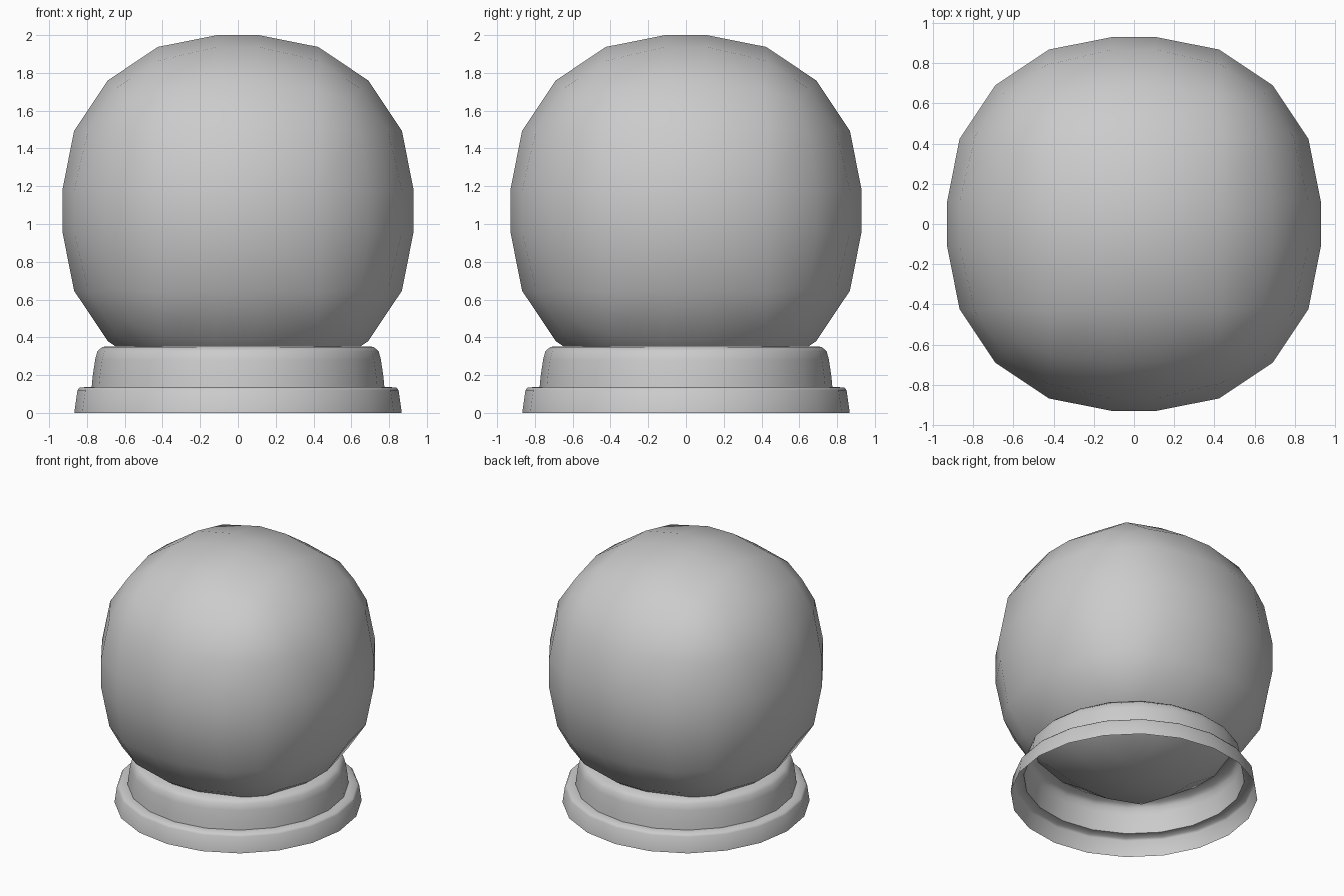
import bpy, bmesh, math

if "Cube" in bpy.data.objects:
    bpy.data.objects.remove(bpy.data.objects["Cube"])


def add_object(name, bm, angle):
    bmesh.ops.recalc_face_normals(bm, faces=bm.faces[:])
    mesh = bpy.data.meshes.new(name)
    bm.to_mesh(mesh)
    bm.free()
    obj = bpy.data.objects.new(name, mesh)
    bpy.context.collection.objects.link(obj)
    bpy.ops.object.select_all(action='DESELECT')
    obj.select_set(True)
    bpy.context.view_layer.objects.active = obj
    bpy.ops.object.shade_smooth_by_angle(angle=math.radians(angle))
    return obj


# Globe: a cube with very wide rounded edges, leaving small flats
bm = bmesh.new()
bmesh.ops.create_cube(bm, size=1.86)
bmesh.ops.bevel(bm, geom=bm.edges[:], offset=0.82, offset_type='OFFSET',
                segments=4, profile=0.5, affect='EDGES')
globe = add_object("globe", bm, 60)
globe.location.z = 1.07

# Stepped stand: thin open-bottomed shell, 20 sides, top lip tucked into the globe
profile = [(0.867, 0.0), (0.85, 0.12), (0.838, 0.135), (0.775, 0.137),
           (0.77, 0.19), (0.757, 0.28), (0.745, 0.325), (0.718, 0.35), (0.61, 0.352)]
SIDES = 20
bm = bmesh.new()
rings = []
for r, z in profile:
    rings.append([bm.verts.new((r * math.cos(2 * math.pi * i / SIDES),
                                r * math.sin(2 * math.pi * i / SIDES), z))
                  for i in range(SIDES)])
for low, high in zip(rings, rings[1:]):
    for i in range(SIDES):
        j = (i + 1) % SIDES
        bm.faces.new((low[i], low[j], high[j], high[i]))
add_object("stand", bm, 50)
